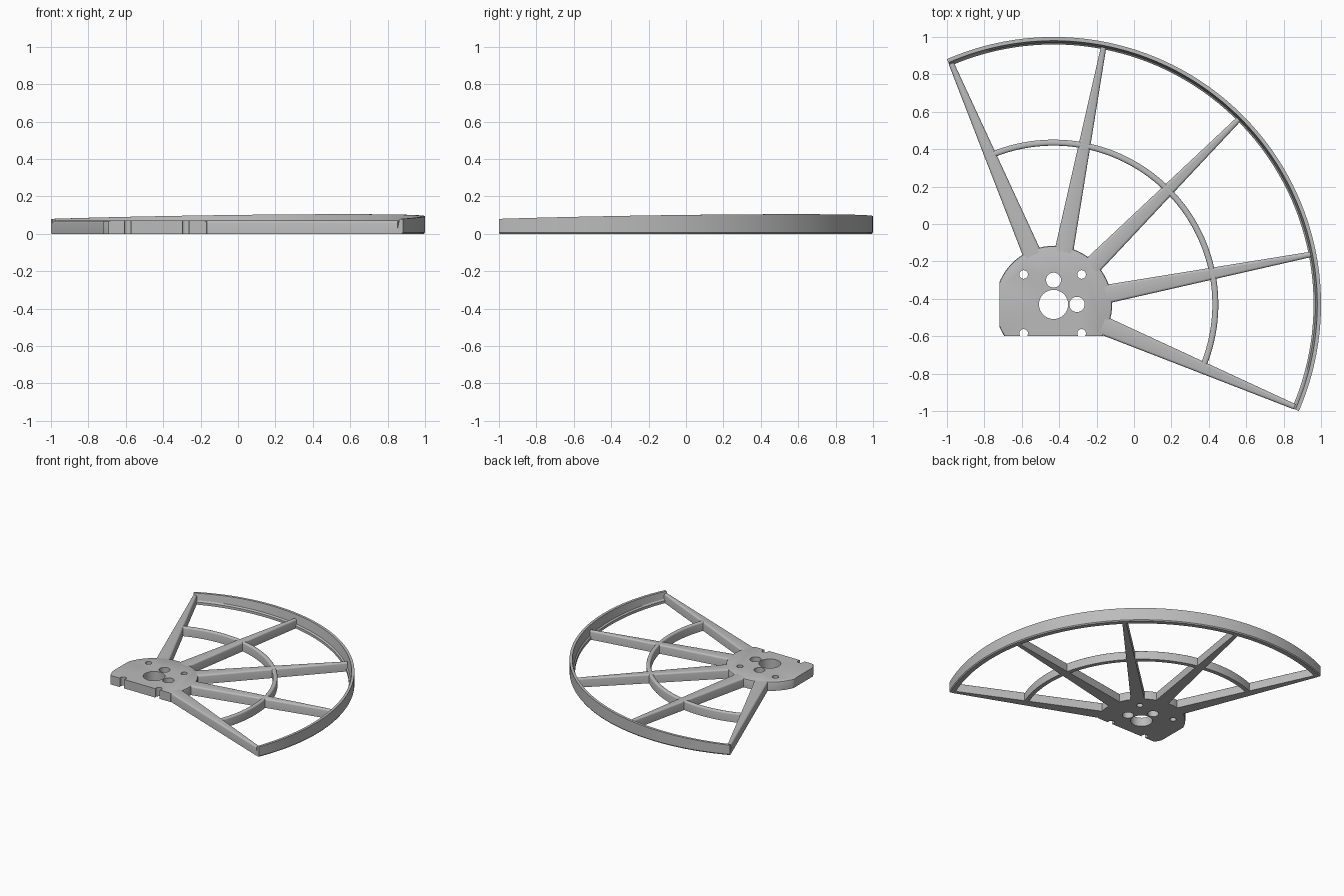
import bpy, bmesh
from math import cos, sin, pi, radians

cube = bpy.data.objects.get("Cube")
if cube:
    bpy.data.objects.remove(cube, do_unlink=True)

CX = CY = -0.43      # hub centre, from which everything radiates
MID = 45             # direction the guard faces, in degrees
HALF = 68            # half of the fan angle
H = 0.07             # height of hub, spokes and inner ring

grey = bpy.data.materials.new("Grey plastic")
grey.use_nodes = True
grey.diffuse_color = (0.5, 0.5, 0.5, 1)
grey.node_tree.nodes["Principled BSDF"].inputs["Base Color"].default_value = (0.5, 0.5, 0.5, 1)


def finish(name, bm):
    bmesh.ops.recalc_face_normals(bm, faces=bm.faces)
    mesh = bpy.data.meshes.new(name)
    bm.to_mesh(mesh)
    bm.free()
    mesh.materials.append(grey)
    ob = bpy.data.objects.new(name, mesh)
    bpy.context.collection.objects.link(ob)
    return ob


def smooth(ob):
    bpy.ops.object.select_all(action="DESELECT")
    ob.select_set(True)
    bpy.context.view_layer.objects.active = ob
    bpy.ops.object.shade_smooth_by_angle(angle=radians(32))


def loft(name, sections):
    """Skin a list of closed point loops and cap both ends."""
    bm = bmesh.new()
    loops = [[bm.verts.new(p) for p in s] for s in sections]
    for a, b in zip(loops, loops[1:]):
        for i in range(len(a)):
            j = (i + 1) % len(a)
            bm.faces.new((a[i], a[j], b[j], b[i]))
    bm.faces.new(loops[0])
    bm.faces.new(loops[-1])
    ob = finish(name, bm)
    smooth(ob)
    return ob


def rounded_bar(half, r):
    """Section with a flat bottom and rounded top corners, as (offset, z)."""
    arc = [(half - r + r * cos(a), H - r + r * sin(a)) for a in (0, pi / 6, pi / 3, pi / 2)]
    return [(-half, 0), (half, 0)] + arc + [(-u, z) for u, z in reversed(arc)]


def polar(radius, angle, z, side=0):
    c, s = cos(radians(angle)), sin(radians(angle))
    return (CX + radius * c - side * s, CY + radius * s + side * c, z)


def sweep(name, profile, half_angle, steps):
    """Sweep a (radius, z) profile function around the hub centre."""
    sections = []
    for i in range(steps + 1):
        t = 2 * i / steps - 1
        sections.append([polar(r, MID + t * half_angle, z) for r, z in profile(t)])
    return loft(name, sections)


# Outer rim: tall thin wall with a small inner ledge, highest in the middle
def rim_profile(t):
    top = 0.105 - 0.025 * t * t
    return [(1.39, 0), (1.424, 0), (1.43, 0.008), (1.43, top), (1.41, top),
            (1.4, 0.03), (1.39, 0.02)]


sweep("outer_rim", rim_profile, HALF + 0.5, 96)

# Inner ring
sweep("inner_ring", lambda t: [(0.865 + u, z) for u, z in rounded_bar(0.016, 0.011)], HALF, 64)

# Five tapered spokes
for n in range(5):
    angle = MID - HALF + n * HALF / 2
    loft(f"spoke_{n + 1}", [[polar(r, angle, z, u) for u, z in rounded_bar(half, 0.012)]
                            for r, half in ((0.285, 0.05), (1.4, 0.0145))])

# Hub: round plate with a softened top edge
bm = bmesh.new()
loops = []
for r, z in ((0.313, 0), (0.313, H - 0.01), (0.310, H - 0.003), (0.303, H)):
    loops.append([bm.verts.new(polar(r, a * 360 / 72, z)) for a in range(72)])
for a, b in zip(loops, loops[1:]):
    for i in range(72):
        j = (i + 1) % 72
        bm.faces.new((a[i], a[j], b[j], b[i]))
bm.faces.new(loops[0])
bm.faces.new(loops[-1])
hub = finish("hub_plate", bm)


def cut(cutter):
    cutter.hide_render = True
    mod = hub.modifiers.new("cut", "BOOLEAN")
    mod.operation = "DIFFERENCE"
    mod.solver = "EXACT"
    mod.object = cutter
    bpy.context.view_layer.objects.active = hub
    bpy.ops.object.modifier_apply(modifier=mod.name)
    bpy.data.objects.remove(cutter, do_unlink=True)


# Straight left and front sides of the hub
for x, y in ((-1.22, CY), (CX, -1.1)):
    bm = bmesh.new()
    bmesh.ops.create_cube(bm, size=1)
    bmesh.ops.translate(bm, verts=bm.verts, vec=(x, y, 0))
    cut(finish("side_cutter", bm))

# Shaft hole, two cable holes, and screw holes (the front pair are open notches)
holes = [(CX, CY, 0.078), (CX, -0.30, 0.04), (-0.305, CY, 0.041)]
holes += [(x, y, 0.023) for x in (-0.59, -0.28) for y in (-0.27, -0.585)]
for x, y, r in holes:
    bm = bmesh.new()
    bmesh.ops.create_cone(bm, cap_ends=True, segments=32, radius1=r, radius2=r, depth=0.5)
    bmesh.ops.translate(bm, verts=bm.verts, vec=(x, y, 0))
    cut(finish("hole_cutter", bm))
smooth(hub)
